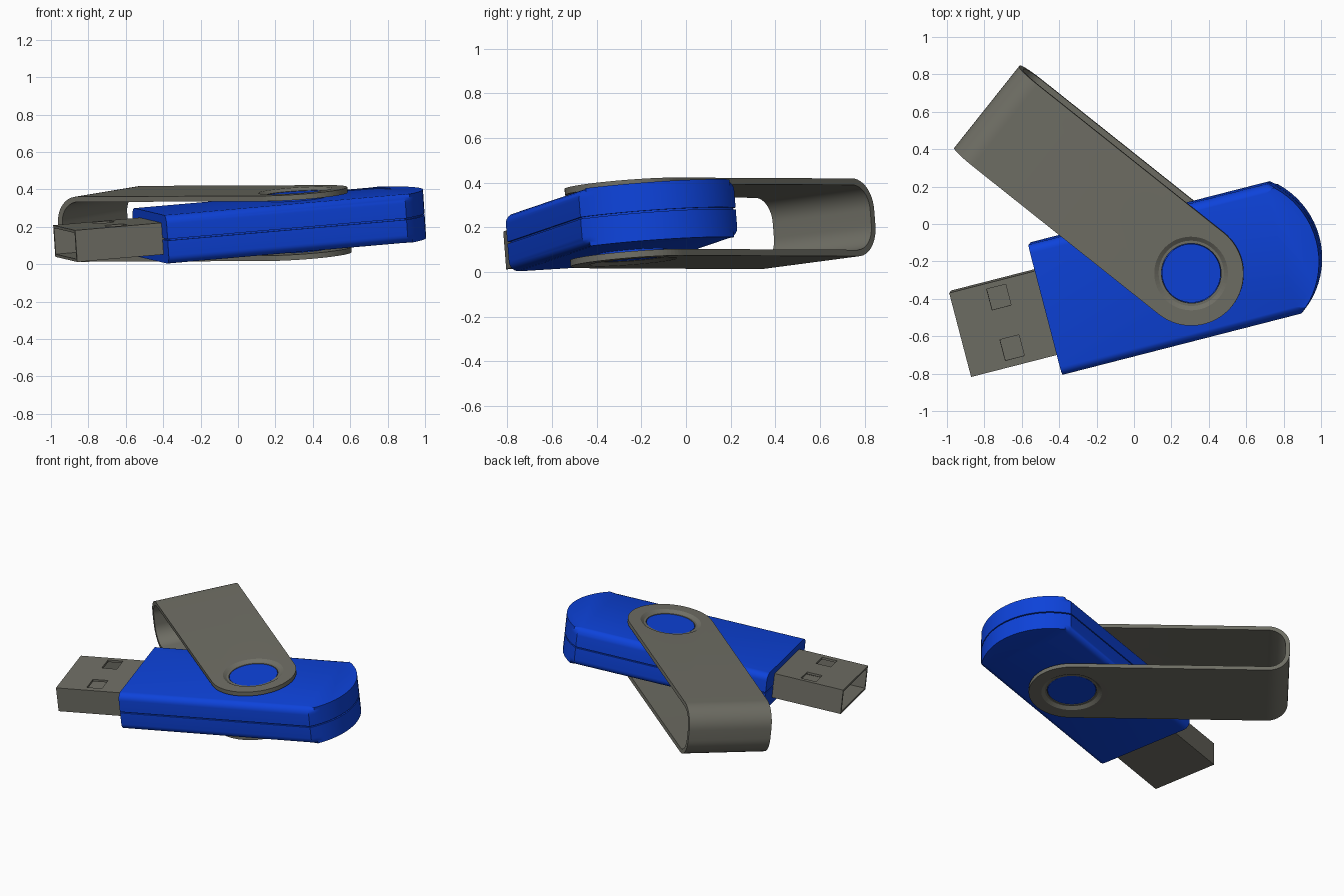
import bpy, bmesh, math
from mathutils import Matrix, Vector

if "Cube" in bpy.data.objects:
    bpy.data.objects.remove(bpy.data.objects["Cube"])

def material(name, rgb):
    m = bpy.data.materials.new(name)
    m.diffuse_color = (*rgb, 1)
    m.use_nodes = True
    m.node_tree.nodes["Principled BSDF"].inputs["Base Color"].default_value = m.diffuse_color
    return m

BLUE = material("blue plastic", (0.004, 0.055, 0.70))
GREY = material("warm grey metal", (0.16, 0.158, 0.13))

# The whole stick leans slightly; both parts turn about the pivot
TILT = Vector((0, 0, 1)).rotation_difference(Vector((-0.067, -0.079, 1))).to_matrix().to_4x4()
def frame(deg):
    return Matrix.Translation((0.317, -0.251, 0.22)) @ TILT @ Matrix.Rotation(math.radians(deg), 4, 'Z')
BODY, CLIP = frame(14.5), frame(141.5)

def finish(bm, name, mat, mw, smooth=True):
    bmesh.ops.recalc_face_normals(bm, faces=bm.faces)
    me = bpy.data.meshes.new(name)
    bm.to_mesh(me)
    bm.free()
    ob = bpy.data.objects.new(name, me)
    bpy.context.collection.objects.link(ob)
    me.materials.append(mat)
    ob.matrix_world = mw
    if smooth:
        bpy.ops.object.select_all(action='DESELECT')
        ob.select_set(True)
        bpy.context.view_layer.objects.active = ob
        bpy.ops.object.shade_smooth_by_angle(angle=math.radians(35))
    return ob

def prism(pts, a, b, side=False):
    """Extrude a 2D outline from a to b, along z (or along y if side)."""
    bm = bmesh.new()
    put = (lambda p, h: (p[0], h, p[1])) if side else (lambda p, h: (p[0], p[1], h))
    lo = [bm.verts.new(put(p, a)) for p in pts]
    hi = [bm.verts.new(put(p, b)) for p in pts]
    bm.faces.new(lo)
    bm.faces.new(hi)
    for i in range(len(pts)):
        j = (i + 1) % len(pts)
        bm.faces.new((lo[i], lo[j], hi[j], hi[i]))
    return bm

def cone(r1, r2, z1, z2):
    bm = bmesh.new()
    bmesh.ops.create_cone(bm, cap_ends=True, segments=64, radius1=r1, radius2=r2,
                          depth=abs(z2 - z1), matrix=Matrix.Translation((0, 0, (z1 + z2) / 2)))
    return bm

def box(x0, x1, y0, y1, z0, z1):
    return prism([(x0, y0), (x1, y0), (x1, y1), (x0, y1)], z0, z1)

def boolean(ob, bm, mw, op='DIFFERENCE'):
    cutter = finish(bm, ob.name + "_cutter", ob.data.materials[0], mw, False)
    cutter.hide_render = True
    cutter.hide_viewport = False
    m = ob.modifiers.new("cut", 'BOOLEAN')
    m.operation, m.object, m.solver = op, cutter, 'EXACT'
    bpy.ops.object.select_all(action='DESELECT')
    bpy.context.view_layer.objects.active = ob
    ob.select_set(True)
    bpy.context.view_layer.update()
    bpy.ops.object.modifier_move_to_index(modifier=m.name, index=0)
    bpy.ops.object.modifier_apply(modifier=m.name)
    bpy.data.objects.remove(cutter)

def arc(cx, cy, r, a0, a1, n):
    return [(cx + r * math.cos(math.radians(a0 + (a1 - a0) * i / n)),
             cy + r * math.sin(math.radians(a0 + (a1 - a0) * i / n))) for i in range(n + 1)]

# Body: two half shells with rounded rims and a thin seam between them
def body_outline(d=0):
    return [(-0.812 + d, -0.36 + d)] + arc(0.24, 0, 0.45 - d, -53, 53, 20) + [(-0.812 + d, 0.36 - d)]

for s, name in ((1, "upper_shell"), (-1, "lower_shell")):
    bm = prism(body_outline(), s * 0.004, s * 0.13)
    rim = [e for e in bm.edges if all(abs(v.co.z) > 0.1 for v in e.verts)
           and not all(v.co.x < -0.8 for v in e.verts)]
    bmesh.ops.bevel(bm, geom=rim, offset=0.045, segments=6, profile=0.5, affect='EDGES')
    finish(bm, name, BLUE, BODY)
finish(prism(body_outline(0.012), -0.02, 0.02), "seam_core", BLUE, BODY)

# Pivot boss showing through both clip holes
finish(cone(0.157, 0.157, -0.158, 0.158), "pivot_boss", BLUE, BODY)

# Connector: hollow metal sleeve with two windows on top
plug = finish(box(-1.29, -0.79, -0.25, 0.215, -0.085, 0.085), "connector", GREY, BODY)
boolean(plug, box(-1.4, -0.82, -0.235, 0.2, -0.07, 0.07), BODY)
for y in (-0.21, 0.07):
    boolean(plug, box(-1.09, -0.985, y, y + 0.115, 0.02, 0.2), BODY)

# Swivel clip: U-shaped strip, rounded at the pivot end
def u_side(x, h, r):
    return arc(x - r, -h + r, r, -90, 0, 12) + arc(x - r, h - r, r, 0, 90, 12)

outline = [(-0.4, -0.175)] + u_side(1.41, 0.175, 0.14) + [(-0.4, 0.175), (-0.4, 0.146)]
outline += u_side(1.381, 0.146, 0.112)[::-1] + [(-0.4, -0.146)]
clip = finish(prism(outline, -0.28, 0.28, True), "swivel_clip", GREY, CLIP)
stadium = arc(0, 0, 0.28, 90, 270, 40) + [(1.6, -0.28), (1.6, 0.28)]
stadium = [(x, y * 1.0001) for x, y in stadium]
boolean(clip, prism(stadium, -0.3, 0.3), CLIP, 'INTERSECT')
boolean(clip, cone(0.16, 0.16, -0.3, 0.3), CLIP)

# Dished ring round each hole
boolean(clip, cone(0.175, 0.205, 0.16, 0.18), CLIP)
boolean(clip, cone(0.205, 0.175, -0.18, -0.16), CLIP)
